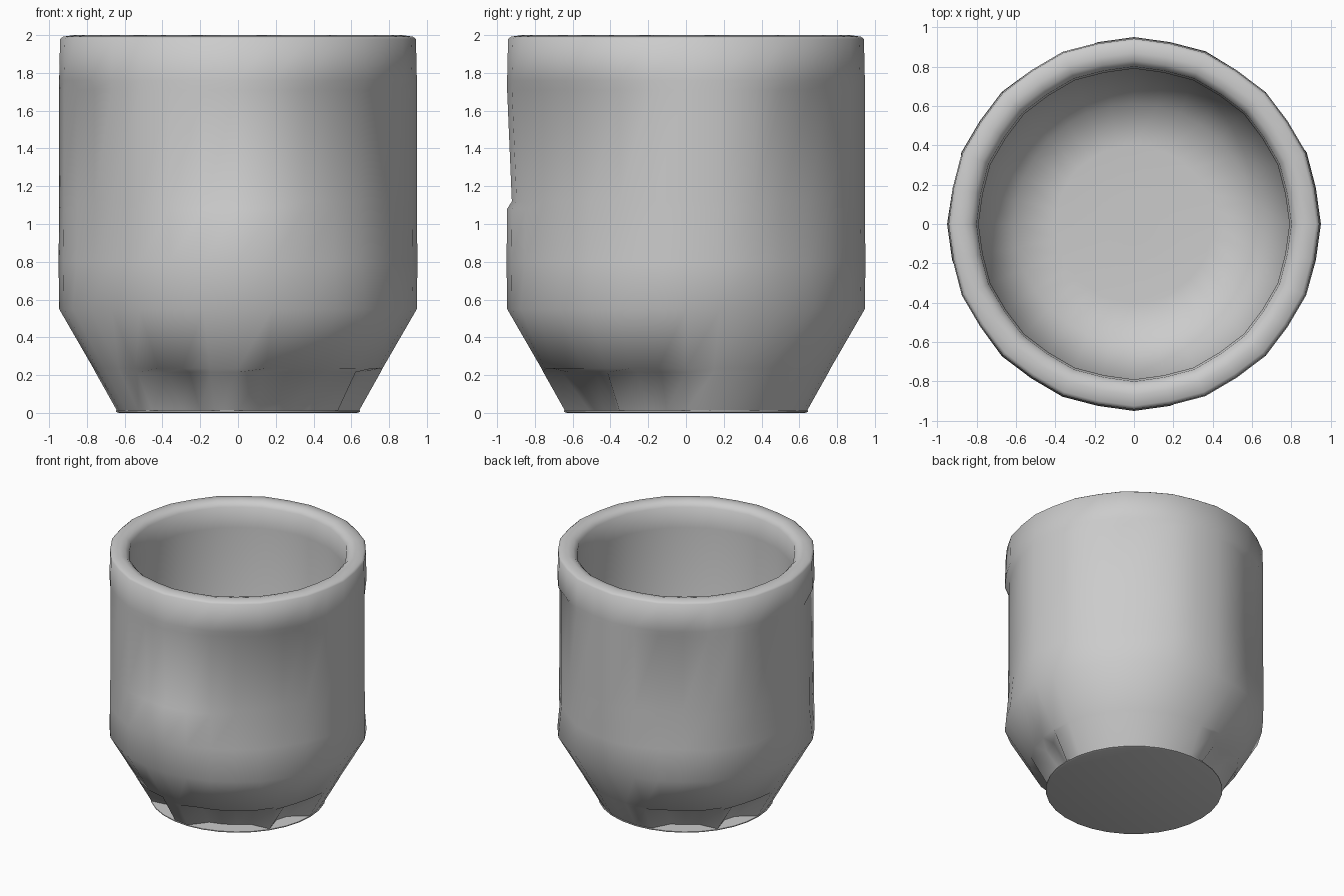
import bpy, bmesh, math

if "Cube" in bpy.data.objects:
    bpy.data.objects.remove(bpy.data.objects["Cube"])

N = 32
STEP = 360 / N

clay = bpy.data.materials.new("plain grey clay")
clay.diffuse_color = (0.6, 0.6, 0.6, 1)
clay.use_nodes = True
clay.node_tree.nodes["Principled BSDF"].inputs["Base Color"].default_value = clay.diffuse_color


def make_object(name, bm, angle):
    bmesh.ops.recalc_face_normals(bm, faces=bm.faces[:])
    me = bpy.data.meshes.new(name)
    bm.to_mesh(me)
    bm.free()
    me.materials.append(clay)
    ob = bpy.data.objects.new(name, me)
    bpy.context.collection.objects.link(ob)
    bpy.ops.object.select_all(action='DESELECT')
    ob.select_set(True)
    bpy.context.view_layer.objects.active = ob
    bpy.ops.object.shade_smooth_by_angle(angle=math.radians(angle))
    return ob


def lathe(name, profile, radius_rule, cap_start, cap_end, angle):
    bm = bmesh.new()
    rings = []
    for k, (r, z) in enumerate(profile):
        ring = []
        for i in range(N):
            a = (i * STEP + 180) % 360 - 180
            rr = radius_rule(k, i, a, r)
            t = math.radians(a)
            ring.append(bm.verts.new((rr * math.cos(t), rr * math.sin(t), z)))
        rings.append(ring)
    for lo, hi in zip(rings, rings[1:]):
        for i in range(N):
            j = (i + 1) % N
            bm.faces.new((lo[i], lo[j], hi[j], hi[i]))
    if cap_start:
        bm.faces.new(rings[0][::-1])
    if cap_end:
        bm.faces.new(rings[-1])
    return make_object(name, bm, angle)


# Small notches cut into the foot, and shallow dents in the wall (degrees)
NOTCHES = [(-125, -112), (-79, -67), (-57, -45), (-23, -11), (112, 136), (157, 169)]
DENTS = [(-68, -44), (-34, -22), (33, 57), (112, 124), (-158, -146), (168, 170)]


def within(a, spans):
    return any(lo <= a <= hi for lo, hi in spans)


def wall_radius(k, i, a, r):
    if k == 0 and within(a, NOTCHES):
        return 0.52
    if k == 1 and within(a, NOTCHES):
        return 0.67
    flat = r if i % 2 == 0 else r * 0.992       # broad flat facets
    if k in (4, 5, 6, 7) and within(a, DENTS):
        return flat - 0.025
    if k == 6 and -102 <= a <= -78:             # front pocket
        return flat - 0.025
    return flat


# Cup wall: outside, rounded rim, inside and inner floor
outer = [(0.64, 0.01), (0.755, 0.215), (0.765, 0.235), (0.947, 0.55), (0.95, 0.80),
         (0.947, 1.08), (0.947, 1.12), (0.947, 1.71), (0.947, 1.76), (0.942, 1.98)]
rim = [(0.925, 1.992), (0.87, 2.0), (0.83, 1.99), (0.80, 1.96)]
inner = [(0.79, 1.80), (0.79, 0.55), (0.61, 0.17), (0.40, 0.15), (0.10, 0.15)]
lathe("cup_wall", outer + rim + inner, wall_radius, False, True, 100)

# Flat foot disc under the wall
lathe("foot_disc", [(0.63, 0.0), (0.645, 0.005), (0.645, 0.012)],
      lambda k, i, a, r: r, True, True, 30)
